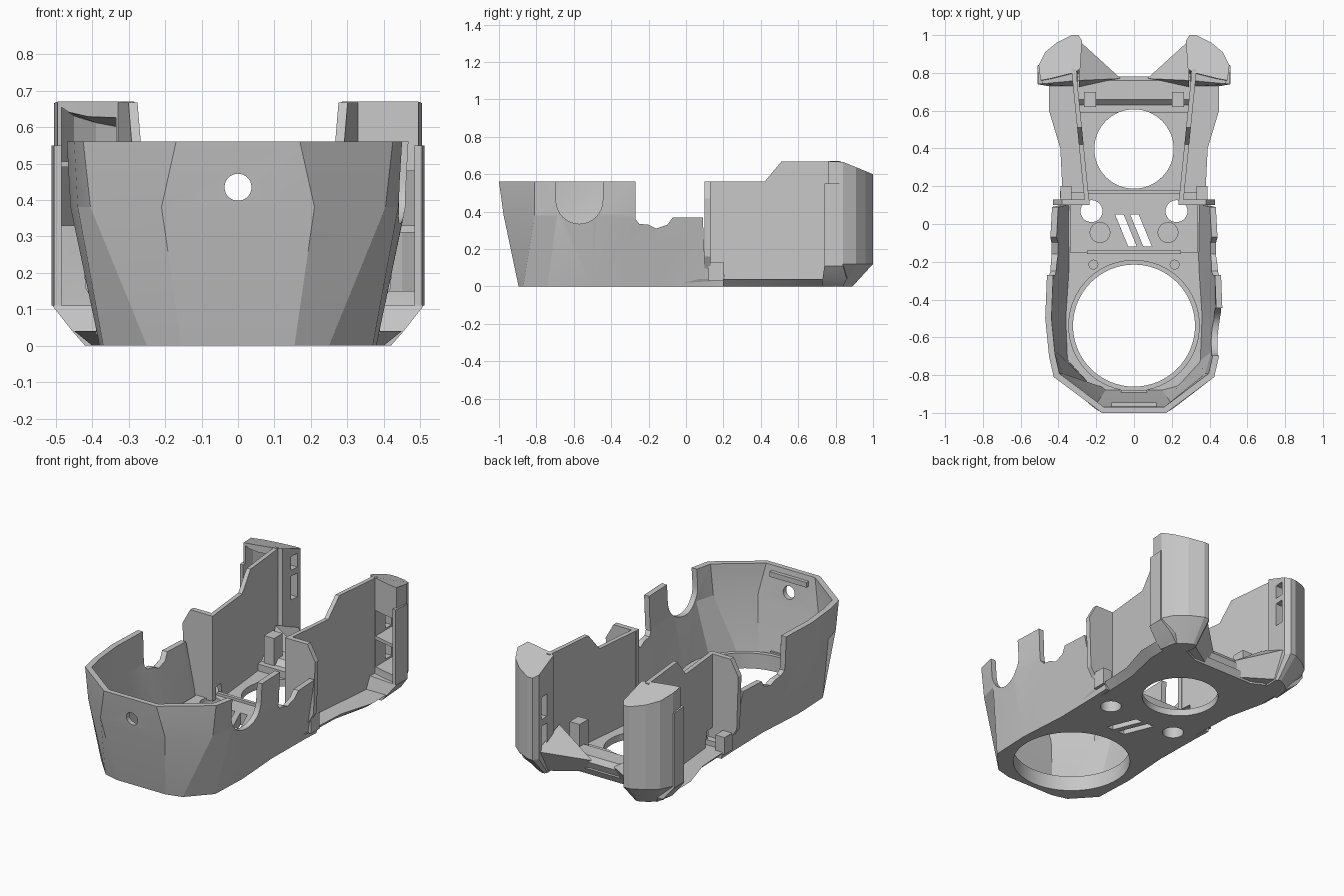
import bpy, bmesh, math

cube = bpy.data.objects.get("Cube")
if cube:
    bpy.data.objects.remove(cube)

grey = bpy.data.materials.new("plastic grey")
grey.use_nodes = True
grey.diffuse_color = (0.57, 0.57, 0.57, 1)
grey.node_tree.nodes["Principled BSDF"].inputs["Base Color"].default_value = (0.57, 0.57, 0.57, 1)


def loft(name, rings):
    """Closed solid through rings that all have the same number of points."""
    bm = bmesh.new()
    vs = [[bm.verts.new(p) for p in ring] for ring in rings]
    n = len(vs[0])
    for a, b in zip(vs, vs[1:]):
        for i in range(n):
            j = (i + 1) % n
            bm.faces.new((a[i], a[j], b[j], b[i]))
    bm.faces.new(vs[0][::-1])
    bm.faces.new(vs[-1])
    bm.normal_update()
    # Faces are wound consistently, so one volume test turns them all outwards
    if bm.calc_volume(signed=True) < 0:
        bmesh.ops.reverse_faces(bm, faces=bm.faces[:])
        bm.normal_update()
    mesh = bpy.data.meshes.new(name)
    bm.to_mesh(mesh)
    bm.free()
    mesh.materials.append(grey)
    obj = bpy.data.objects.new(name, mesh)
    bpy.context.collection.objects.link(obj)
    return obj


def prism(name, pts, lo, hi, axis="z"):
    """Extrude a 2D outline along x, y or z."""
    place = {"x": lambda a, b, t: (t, a, b),
             "y": lambda a, b, t: (a, t, b),
             "z": lambda a, b, t: (a, b, t)}[axis]
    return loft(name, [[place(a, b, t) for a, b in pts] for t in (lo, hi)])


def box(name, x, y, z):
    return prism(name, [(x[0], y[0]), (x[1], y[0]), (x[1], y[1]), (x[0], y[1])], *z)


def disc(name, cx, cy, r, lo, hi, axis="z", n=64):
    pts = [(cx + r * math.cos(math.tau * i / n), cy + r * math.sin(math.tau * i / n)) for i in range(n)]
    return prism(name, pts, lo, hi, axis)


def reach(mesh):
    return max((abs(c) for v in mesh.vertices for c in v.co), default=9)


def cut(obj, *cutters):
    """Subtract each cutter, trying the next solver if a result is not sound."""
    for c in cutters:
        c.hide_render = True
        for solver in ("EXACT", "MANIFOLD", "FLOAT"):
            mod = obj.modifiers.new("cut", "BOOLEAN")
            mod.operation, mod.solver, mod.object = "DIFFERENCE", solver, c
            bpy.context.view_layer.update()
            deps = bpy.context.evaluated_depsgraph_get()
            mesh = bpy.data.meshes.new_from_object(obj.evaluated_get(deps))
            obj.modifiers.clear()
            if reach(mesh) <= reach(obj.data) + .001:
                obj.data = mesh
                break
        bpy.data.objects.remove(c)


def both(half):
    """Mirror a half outline into a full one, left end to right end."""
    return [(-x, y) for x, y in reversed(half)] + list(half)


# Faceted front shell: a U-shaped wall lofted through three heights
levels = {
    0.0: [(.155, -.895), (.25, -.87), (.37, -.74), (.38, -.5), (.36, -.2), (.365, .1), (.37, .2)],
    0.38: [(.21, -.975), (.405, -.81), (.44, -.69), (.46, -.5), (.452, -.2), (.435, .1), (.42, .2)],
    0.56: [(.17, -1.0), (.425, -.81), (.45, -.7), (.47, -.5), (.458, -.2), (.435, .1), (.42, .2)],
}
rings = []
for z, half in levels.items():
    inner = [(x * .93, -.5 + (y + .5) * .94) for x, y in half[:-1]]
    inner.append((half[-1][0] * .93, half[-1][1]))
    rings.append([(x, y, z) for x, y in both(half) + both(inner)[::-1]])
shell = loft("front_shell", rings)
side_cut = [(-.27, .7), (-.27, .36), (-.25, .335), (-.2, .33), (-.16, .31), (-.1, .33),
            (-.07, .37), (.09, .37), (.1, .13), (.3, .12), (.3, .7)]
u_cut = [(-.695, .7)]
u_cut += [(-.57 + .125 * math.cos(a), .46 + .125 * math.sin(a))
          for a in [math.pi + math.pi * i / 16 for i in range(17)]] + [(-.445, .7)]
cut(shell, prism("side_cutter", side_cut, -.7, .7, "x"),
    prism("notch_cutter", u_cut, .3, .7, "x"),
    disc("front_hole_cutter", 0, .435, .037, -1.2, -.8, "y"))

# Floor plate with its openings
low = [(0, -.89), (.15, -.89), (.245, -.865), (.365, -.735), (.375, -.5), (.355, -.2), (.34, .15),
       (.35, .4), (.40, .62), (.40, .73), (.28, .80), (.2, .76), (0, .76)]
high = [(0, -.89), (.15, -.89), (.245, -.865), (.365, -.735), (.375, -.5), (.355, -.2), (.38, .2),
        (.39, .4), (.45, .6), (.45, .74), (.28, .80), (.2, .78), (0, .78)]


def outline(half, z):
    return [(x, y, z) for x, y in half] + [(-x, y, z) for x, y in half[-2:0:-1]]


def openings():
    holes = [disc("nozzle_cutter", 0, -.538, .323, -.1, .5),
             disc("fan_cutter", 0, .397, .21, -.1, .5)]
    holes += [disc("bolt_cutter", s * .225, .068, .058, -.1, .5) for s in (-1, 1)]
    # Plain slanted vents
    for x in (-.05, .03):
        pts = [(x - .05, .05), (x - .005, .05), (x + .065, -.12), (x + .02, -.12)]
        holes.append(prism("vent_cutter", pts, -.1, .5))
    return holes


floor = loft("floor_plate", [outline(low, 0), outline(high, .04)])
cut(floor, *openings())

# Raised middle deck between the two round openings
deck = box("middle_deck", (-.34, .34), (-.15, .17), (.02, .07))
cut(deck, *openings())
for y in (-.15, .17):
    rib = box("deck_rib", (-.25, .25), (y - .01, y + .01), (.03, .085))
    cut(rib, *openings())

# Round lip of the front opening
rim = disc("opening_rim", 0, -.538, .348, .005, .09)
cut(rim, disc("rim_cutter", 0, -.538, .323, -.1, .5))
box("front_clip", (-.07, .07), (-.90, -.88), (.05, .10))
box("inner_rail", (-.12, .12), (-.975, -.945), (.50, .53))

# Rear cross bar with sloped back
bar_profile = [(.59, .02), (.75, .005), (.78, .08), (.76, .11), (.66, .11), (.63, .08), (.59, .08)]
bar = prism("rear_bar", bar_profile, -.3, .3, "x")
cut(bar, disc("fan_cutter", 0, .397, .21, -.1, .5))

# Paired rear parts
panel_profile = [(.1, .13), (.1, .56), (.42, .56), (.51, .668), (.82, .668), (.82, .02), (.21, .02), (.19, .13)]
tower_plan = [(.285, .82), (.32, .80), (.44, .77), (.495, .76), (.505, .84), (.47, .91),
              (.41, .96), (.33, 1.0), (.295, 1.0), (.275, .97)]
pocket_plan = [(.335, .6), (.485, .6), (.485, .83), (.45, .89), (.39, .935), (.335, .96)]


def top_z(y):
    return .67 - max(0, y - .83) * .41


for s, side in ((1, "left"), (-1, "right")):
    # Tall side panel that splays outwards towards the back
    loft(side + "_side_panel", [[(s * (.235 + .075 * (y - .1) / .75 + t), y, z) for y, z in panel_profile]
                                for t in (0, .025)])
    # Front flange of the panel with a clipped corner
    flange = [(.235, .06), (.36, .06), (.42, .16), (.43, .47), (.38, .56), (.235, .56)]
    prism(side + "_flange", [(s * x, z) for x, z in flange], .1, .13, "y")
    x0, x1 = sorted((s * .33, s * .39))
    box(side + "_flange_foot", (x0, x1), (.12, .2), (.03, .13))

    # Rounded rear tower with a tapered foot and sloped top
    foot = [(s * (.3 + (x - .3) * .55), .75 + (y - .75) * .56, 0) for x, y in tower_plan]
    knee = [(s * x, y, .12) for x, y in tower_plan]
    crown = [(s * x, y, top_z(y)) for x, y in tower_plan]
    tower = loft(side + "_tower", [foot, knee, crown])
    cutters = []
    for lo, hi in ([(.15, .31), (.33, .48)] if s > 0 else [(.33, .49), (.505, .655)]):
        cutters.append(loft("pocket_cutter", [
            [(s * x, y, lo) for x, y in pocket_plan],
            [(s * x, y, min(hi, top_z(y) - .015)) for x, y in pocket_plan]]))
        a, b = sorted((s * .2, s * .35))
        cutters.append(box("slot_cutter", (a, b), (.89, .945), (lo + .01, min(hi - .01, .595))))
    cut(tower, *cutters)
    # Outer lip along the tower's front edge
    lip = [(.485, .74), (.505, .74), (.512, .84), (.49, .84)]
    prism(side + "_tower_lip", [(s * x, y) for x, y in lip], .11, .55)
    loft(side + "_tower_skirt", [
        [(s * x, y, z) for x, y, z in ((.30, .73, 0), (.42, .73, 0), (.40, .84, 0), (.30, .84, 0))],
        [(s * x, y, z) for x, y, z in ((.30, .73, .04), (.455, .73, .04), (.455, .86, .04), (.30, .86, .04))],
        [(s * x, y, z) for x, y, z in ((.30, .76, .11), (.51, .74, .11), (.51, .84, .11), (.30, .86, .11))]])

    # Gusset from tower to rear bar
    loft(side + "_gusset", [
        [(s * x, y, z) for x, y, z in ((.09, .74, .01), (.29, .87, .01), (.29, .70, .01))],
        [(s * x, y, z) for x, y, z in ((.07, .77, .09), (.29, .97, .16), (.29, .76, .24))]])
    # Small post and bosses inside
    x0, x1 = sorted((s * .2, s * .265))
    box(side + "_post", (x0, x1), (.62, .70), (.03, .24))
    disc(side + "_boss", s * .18, -.045, .055, .03, .085, n=32)
    disc(side + "_small_boss", s * .215, -.215, .026, .02, .08, n=32)

# Smooth the round parts, keep the facets crisp
bpy.ops.object.select_all(action="DESELECT")
for obj in bpy.context.collection.objects:
    if obj.type == "MESH":
        obj.select_set(True)
        bpy.context.view_layer.objects.active = obj
bpy.ops.object.shade_smooth_by_angle(angle=math.radians(12))
